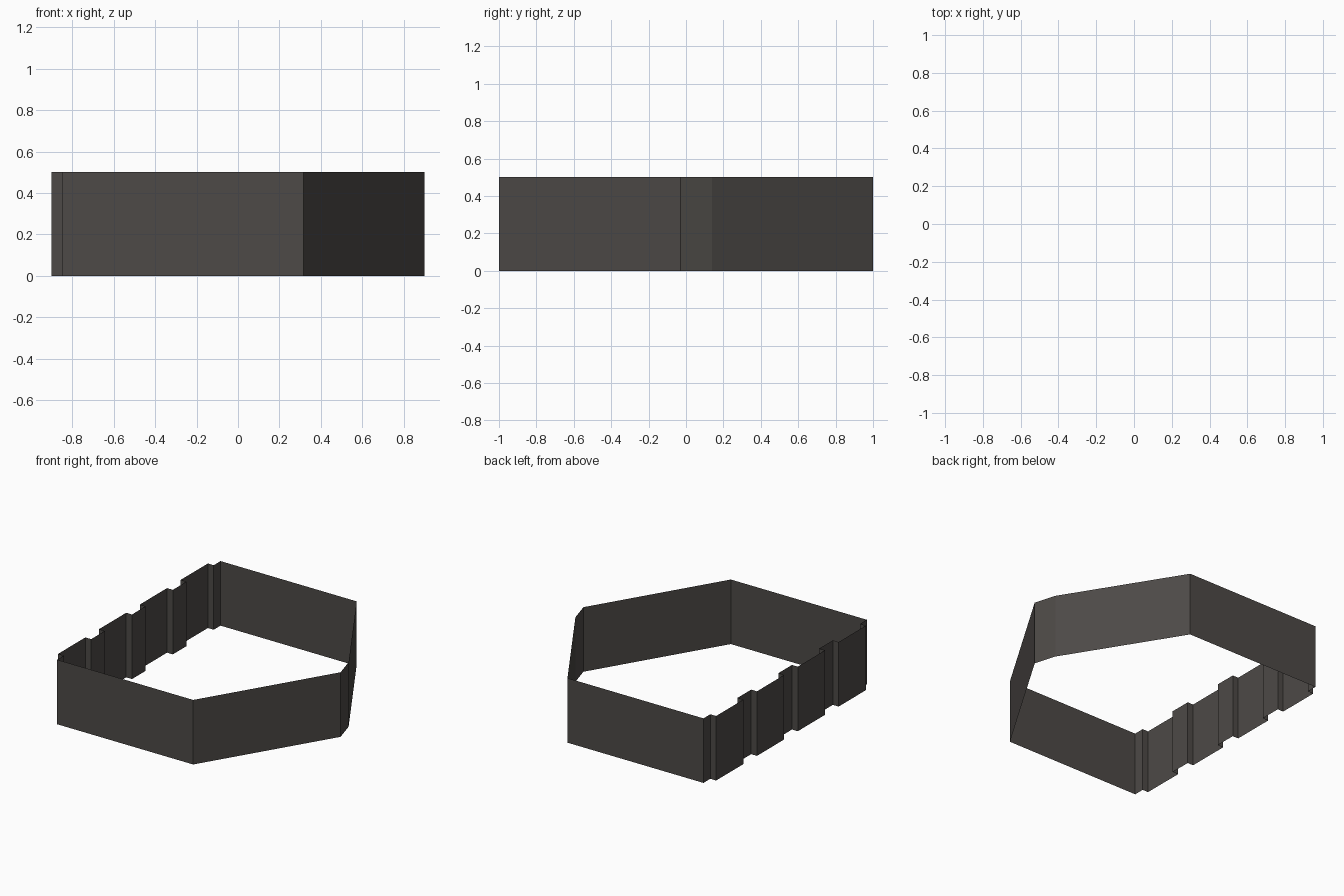
import bpy, bmesh

if "Cube" in bpy.data.objects:
    bpy.data.objects.remove(bpy.data.objects["Cube"])

HEIGHT = 0.5
OUTER, INNER = -0.90, -0.85      # x of ribs and grooves on the corrugated side
GROOVE = 1 / 12                  # half width of a groove; ribs repeat every 0.5

# One flat colour
mat = bpy.data.materials.new("dark_warm_grey")
mat.diffuse_color = (0.075, 0.068, 0.063, 1)
mat.use_nodes = True
mat.node_tree.nodes["Principled BSDF"].inputs["Base Color"].default_value = mat.diffuse_color


def wall(name, points):
    """Thin upright sheet following a plan path, facing outward."""
    bm = bmesh.new()
    low = [bm.verts.new((x, y, 0)) for x, y in points]
    high = [bm.verts.new((x, y, HEIGHT)) for x, y in points]
    for i in range(len(points) - 1):
        bm.faces.new((low[i], low[i + 1], high[i + 1], high[i]))
    mesh = bpy.data.meshes.new(name)
    bm.to_mesh(mesh)
    bm.free()
    mesh.materials.append(mat)
    obj = bpy.data.objects.new(name, mesh)
    bpy.context.collection.objects.link(obj)
    return obj


# Front, pointed right side and back, run counter-clockwise
wall("plain_wall", [(INNER, -1), (0.316, -1), (0.90, -0.03),
                    (0.85, 0.14), (0.316, 1), (INNER, 1)])

# Corrugated left side: four ribs separated by grooves
path = [(INNER, 1)]
for i in range(4):
    start = 1 - 0.5 * i - GROOVE
    end = 0.5 - 0.5 * i + GROOVE
    path += [(INNER, start), (OUTER, start), (OUTER, end), (INNER, end)]
path.append((INNER, -1))
wall("corrugated_wall", path)
